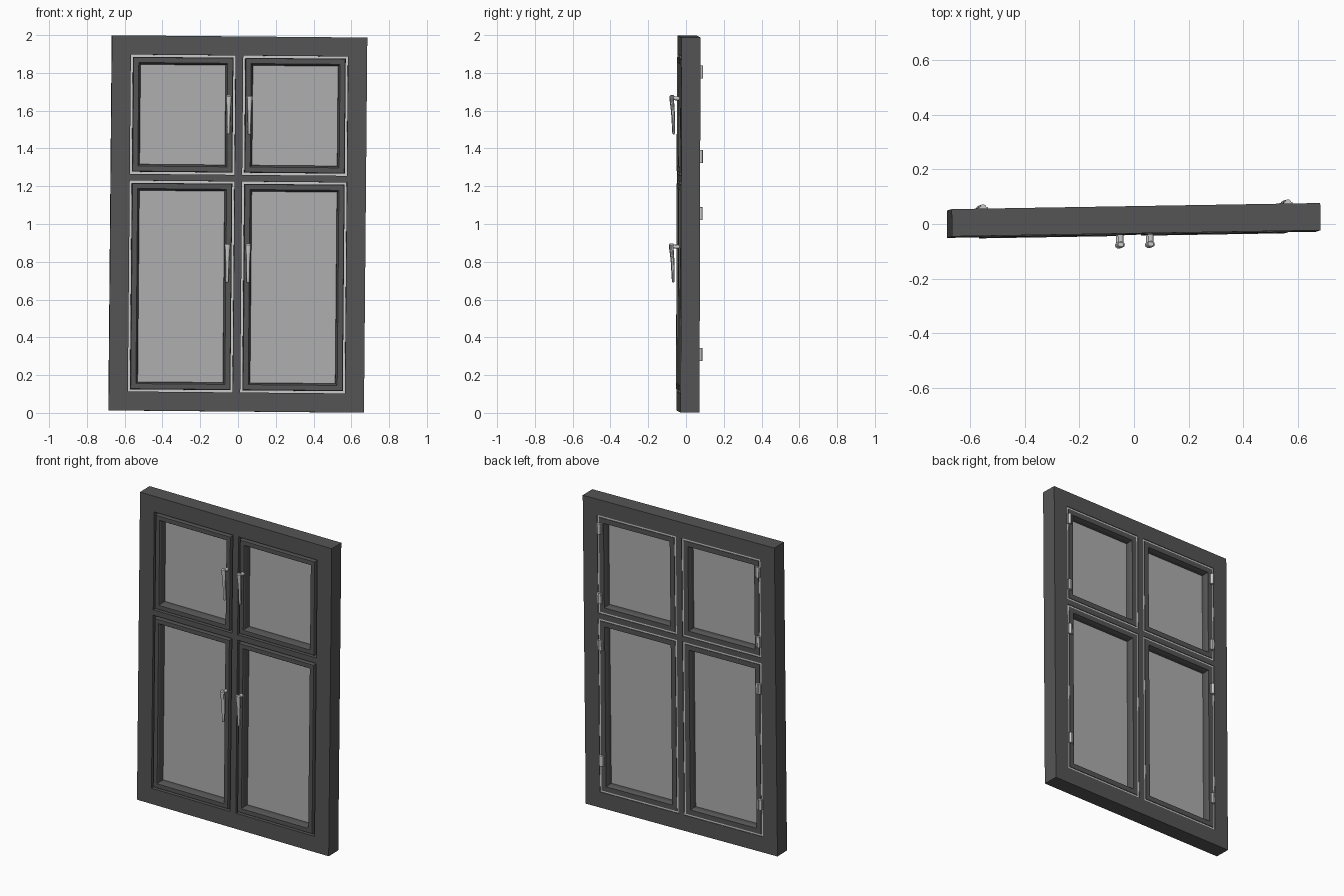
import bpy, bmesh
from math import radians, cos, sin, pi
from mathutils import Matrix, Vector, Euler

if "Cube" in bpy.data.objects:
    bpy.data.objects.remove(bpy.data.objects["Cube"])

# whole window leans very slightly on every axis
POSE = Matrix.Translation((-0.001, 0.013, 1.0)) @ Euler(
    (radians(-0.15), radians(0.52), radians(0.95))).to_matrix().to_4x4()


def material(name, v):
    m = bpy.data.materials.new(name)
    m.diffuse_color = (v, v, v, 1)
    m.use_nodes = True
    m.node_tree.nodes["Principled BSDF"].inputs["Base Color"].default_value = m.diffuse_color
    return m


DARK = material("dark_paint", 0.09)
GLASS = material("grey_glass", 0.43)


def finish(name, bm, mat=None, smooth=False):
    bmesh.ops.recalc_face_normals(bm, faces=bm.faces)
    bm.transform(POSE)
    me = bpy.data.meshes.new(name)
    bm.to_mesh(me)
    bm.free()
    ob = bpy.data.objects.new(name, me)
    bpy.context.collection.objects.link(ob)
    if mat:
        me.materials.append(mat)
    if smooth:
        bpy.ops.object.select_all(action='DESELECT')
        ob.select_set(True)
        bpy.context.view_layer.objects.active = ob
        bpy.ops.object.shade_smooth_by_angle()
    return ob


def ring(name, rect, profile, mat=None):
    """Sweep a closed (inset, depth) profile round a rectangle."""
    x0, x1, z0, z1 = rect
    bm = bmesh.new()
    loops = [[bm.verts.new(p) for p in ((x0 + i, y, z0 + i), (x1 - i, y, z0 + i),
                                        (x1 - i, y, z1 - i), (x0 + i, y, z1 - i))]
             for i, y in profile]
    for a, b in zip(loops, loops[1:] + loops[:1]):
        for k in range(4):
            n = (k + 1) % 4
            bm.faces.new((a[k], a[n], b[n], b[k]))
    return finish(name, bm, mat)


def box(name, x0, x1, y0, y1, z0, z1, mat=None):
    bm = bmesh.new()
    m = Matrix.Translation(((x0 + x1) / 2, (y0 + y1) / 2, (z0 + z1) / 2)) @ \
        Matrix.Diagonal((x1 - x0, y1 - y0, z1 - z0, 1))
    bmesh.ops.create_cube(bm, size=1, matrix=m)
    return finish(name, bm, mat)


def tube(bm, path, n=12):
    """Elliptical tube; path rows are centre, ring axis u, ring axis v."""
    rings = [[bm.verts.new(Vector(c) + Vector(u) * cos(2 * pi * k / n)
                           + Vector(v) * sin(2 * pi * k / n)) for k in range(n)]
             for c, u, v in path]
    for a, b in zip(rings, rings[1:]):
        for k in range(n):
            bm.faces.new((a[k], a[(k + 1) % n], b[(k + 1) % n], b[k]))
    bm.faces.new(rings[0])
    bm.faces.new(rings[-1])


# outer frame, mullion and transoms
D = 0.05
ring("outer_frame", (-0.676, 0.676, -0.993, 0.993),
     [(0, -D), (0.101, -D), (0.101, D), (0, D)], DARK)
box("mullion", -0.02, 0.02, -D, D, -0.892, 0.892, DARK)

# sash cross-section and light seal in the gap
SASH = [(0.012, 0.05), (0.012, -0.048), (0.015, -0.054), (0.042, -0.054),
        (0.047, -0.046), (0.052, -0.025), (0.052, 0.03), (0.044, 0.05)]
SEAL = [(0, 0.03), (0.012, 0.03), (0.012, 0.046), (0, 0.046)]
ROWS = {"upper": (0.26, 0.892, 0.665, (0.81, 0.362)),
        "lower": (-0.892, 0.225, -0.12, (0.06, -0.685))}

for side, s in (("left", -1), ("right", 1)):
    xa, xb = sorted((s * 0.02, s * 0.575))
    box(side + "_transom", xa, xb, -D, D, 0.225, 0.26, DARK)
    for row, (z0, z1, hz, hinges) in ROWS.items():
        tag = f"{row}_{side}_"
        ring(tag + "sash", (xa, xb, z0, z1), SASH, DARK)
        ring(tag + "seal", (xa, xb, z0, z1), SEAL)
        box(tag + "glass", xa + .048, xb - .048, -0.006, 0.006,
            z0 + .048, z1 - .048, GLASS)

        # handle: spindle plus tapering lever
        x = s * 0.055
        bm = bmesh.new()
        tube(bm, [((x, -0.052, hz), (.011, 0, 0), (0, 0, .011)),
                  ((x, -0.070, hz), (.010, 0, 0), (0, 0, .010)),
                  ((x, -0.088, hz + .003), (.010, 0, 0), (0, 0, .010))])
        tube(bm, [((x, -0.089, hz + .016), (.010, 0, 0), (0, .008, 0)),
                  ((x, -0.090, hz + .010), (.015, 0, 0), (0, .012, 0)),
                  ((x, -0.090, hz - .010), (.014, 0, 0), (0, .011, 0)),
                  ((x, -0.084, hz - .070), (.010, 0, 0), (0, .009, 0)),
                  ((x, -0.081, hz - .150), (.008, 0, 0), (0, .007, 0)),
                  ((x, -0.080, hz - .185), (.008, 0, 0), (0, .006, 0)),
                  ((x, -0.080, hz - .190), (.005, 0, 0), (0, .003, 0))])
        finish(tag + "handle", bm, None, True)

        # hinges: barrel with a leaf beside it
        for i, z in enumerate(hinges):
            bm = bmesh.new()
            c = s * 0.559
            tube(bm, [((c, 0.054, z + dz), (.012, 0, 0), (0, .012, 0))
                      for dz in (-.034, .034)])
            bmesh.ops.create_cube(bm, size=1, matrix=Matrix.Translation(
                (s * 0.559, 0.052, z)) @ Matrix.Diagonal((.034, .008, .064, 1)))
            finish(f"{tag}hinge_{i + 1}", bm, None, True)
